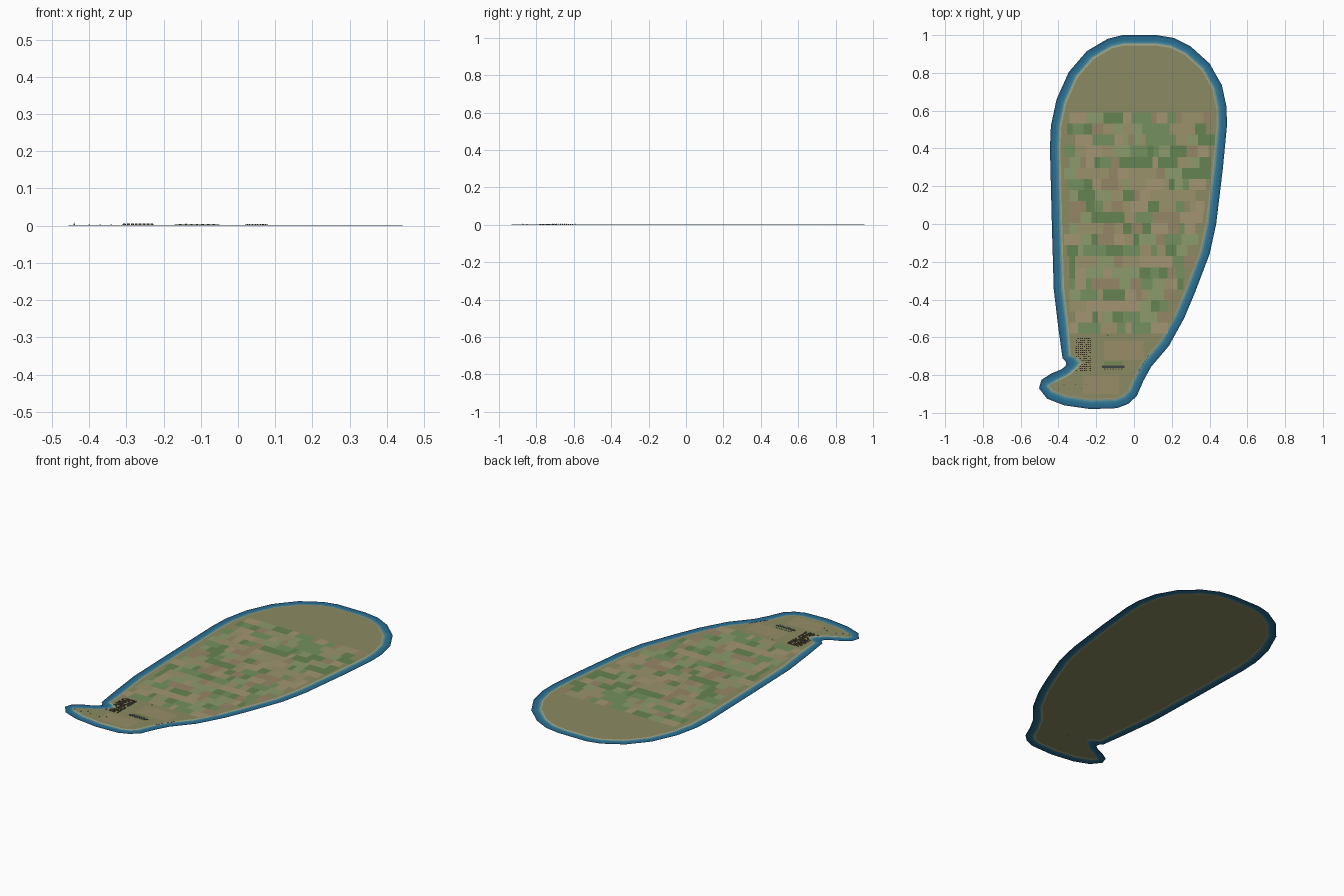
import bpy, bmesh, math, random
from mathutils import Vector

if "Cube" in bpy.data.objects:
    bpy.data.objects.remove(bpy.data.objects["Cube"])

random.seed(7)

def mat(name, r, g, b):
    m = bpy.data.materials.new(name)
    m.diffuse_color = (r ** 2.2, g ** 2.2, b ** 2.2, 1)
    m.use_nodes = True
    m.node_tree.nodes["Principled BSDF"].inputs["Base Color"].default_value = m.diffuse_color
    return m

def make(name, build, mats):
    bm = bmesh.new()
    build(bm)
    bm.normal_update()
    me = bpy.data.meshes.new(name)
    bm.to_mesh(me)
    bm.free()
    for m in mats:
        me.materials.append(m)
    ob = bpy.data.objects.new(name, me)
    bpy.context.collection.objects.link(ob)
    return ob

def up_face(bm, pts, index=0):
    f = bm.faces.new([bm.verts.new(p) for p in pts])
    f.normal_update()
    if f.normal.z < 0:
        f.normal_flip()
    f.material_index = index
    return f

# Outer edge of the sea, clockwise from the north, then the bay and west coast
south = [(.03, 1), (.12, 1), (.21, .985), (.30, .94), (.40, .85), (.465, .735), (.49, .62),
         (.492, .52), (.47, .29), (.435, 0), (.40, -.16), (.32, -.37), (.265, -.50),
         (.185, -.645), (.09, -.757), (.05, -.83), (.015, -.91), (-.03, -.952), (-.09, -.975),
         (-.23, -.98), (-.37, -.96), (-.46, -.925), (-.503, -.87), (-.49, -.825), (-.435, -.79)]
bay = [(-.385, -.77), (-.362, -.752), (-.358, -.74), (-.362, -.728), (-.378, -.712)]
bay_shore = [(-.34, -.80), (-.30, -.765), (-.275, -.735), (-.30, -.705), (-.335, -.695)]
west = [(-.40, -.555), (-.425, -.345), (-.435, 0), (-.445, .4), (-.44, .52), (-.41, .66),
        (-.345, .805), (-.25, .915), (-.14, .98), (-.06, 1)]
outer = [Vector(p) for p in south + bay + west]

# Shoreline: inset along the normals, with the bay pushed further in
shore = []
n = len(outer)
for i, p in enumerate(outer):
    t = (outer[(i + 1) % n] - outer[i - 1]).normalized()
    shore.append(p + Vector((t.y, -t.x)) * .055)
for k, p in enumerate(bay_shore):
    shore[len(south) + k] = Vector(p)

SEA, LAND, FIELD = 0.0, .002, .0026

# Sea ring, banded from deep water to sand
bands = [0, .2, .5, .7, .82, .92, 1]
band_mats = [mat("deep", .15, .36, .50), mat("water", .17, .43, .57), mat("mid_water", .22, .48, .60),
             mat("shallow", .36, .56, .60), mat("surf", .52, .62, .56), mat("sand", .66, .63, .48)]

def sea(bm):
    rings = []
    for t in bands:
        rings.append([bm.verts.new((*a.lerp(b, t), SEA + (LAND - SEA) * max(0, t - .8) * 5))
                      for a, b in zip(outer, shore)])
    for k in range(len(bands) - 1):
        for i in range(n):
            j = (i + 1) % n
            f = bm.faces.new((rings[k][i], rings[k + 1][i], rings[k + 1][j], rings[k][j]))
            f.normal_update()
            if f.normal.z < 0:
                f.normal_flip()
            f.material_index = k
make("sea_ring", sea, band_mats)

# Main land sheet
make("land", lambda bm: up_face(bm, [(p.x, p.y, LAND) for p in shore]), [mat("olive", .54, .54, .39)])

def on_land(x, y):
    inside = False
    for i in range(n):
        a, b = shore[i - 1], shore[i]
        if (a.y > y) != (b.y > y) and x < a.x + (y - a.y) * (b.x - a.x) / (b.y - a.y):
            inside = not inside
    return inside

# Patchwork of fields over the middle of the island
def fields(bm):
    h = .0585
    for row in range(20):
        y0 = -.58 + row * h
        x = -.40
        while x < .47:
            w = random.choice((.03, .045, .058, .058, .09))
            mid = (x + w / 2, y0 + h / 2)
            corners = [(x, y0), (x + w, y0), (x + w, y0 + h), (x, y0 + h)]
            if on_land(*mid) and sum(on_land(*c) for c in corners) >= 3:
                up_face(bm, [(*c, FIELD) for c in corners], random.randrange(6))
            x += w
make("fields", fields, [mat("field_green", .45, .56, .37), mat("field_dark", .40, .51, .32),
                        mat("field_sage", .54, .60, .42), mat("field_tan", .63, .58, .44),
                        mat("field_wheat", .60, .57, .42), mat("field_earth", .58, .52, .40)])

# Dry ground around the southern settlements
def dry(bm):
    for x0, y0, x1, y1 in ((-.16, -.72, .05, -.62), (-.27, -.90, -.08, -.80)):
        up_face(bm, [(x0, y0, FIELD), (x1, y0, FIELD), (x1, y1, FIELD), (x0, y1, FIELD)])
make("dry_ground", dry, [mat("dry", .59, .55, .40)])

# Box with a gabled roof
def house(bm, x, y, w, d, h, z=LAND):
    r = h * 1.5
    b = [bm.verts.new((x + sx * w / 2, y + sy * d / 2, z + hz))
         for hz in (0, h) for sx, sy in ((-1, -1), (1, -1), (1, 1), (-1, 1))]
    e = [bm.verts.new((x + s * w / 2, y, z + r)) for s in (-1, 1)]
    for f in ((0, 1, 5, 4), (2, 3, 7, 6)):
        bm.faces.new([b[i] for i in f])
    bm.faces.new((b[1], b[2], b[6], e[1], b[5]))
    bm.faces.new((b[3], b[0], b[4], e[0], b[7]))
    for f in (bm.faces.new((b[4], b[5], e[1], e[0])), bm.faces.new((b[6], b[7], e[0], e[1]))):
        f.material_index = 1

house_mats = [mat("wall", .42, .38, .32), mat("roof", .40, .33, .26)]

# Harbour town east of the bay
def town(bm):
    for i in range(8):
        for j in range(17):
            x, y = -.305 + i * .0105, -.775 + j * .0105
            if on_land(x - .006, y) and random.random() < .8:
                house(bm, x + random.uniform(-.001, .001), y, .006, .005, random.uniform(.002, .003))
make("town_houses", town, house_mats)

# Huts following the south-east shore and on the western spit
def huts(bm):
    for i in range(14):
        house(bm, .022 + i * .0043, -.78 + i * .0065, .003, .004, .0013)
    for i in range(6):
        house(bm, -.40 + i * .03, -.87 + (i % 2) * .02, .004, .004, .0012)
make("shore_huts", huts, house_mats)

# Long paved strip with a green verge and sheds
def slab(bm, x0, x1, y0, y1, h):
    r = bmesh.ops.create_cube(bm, size=1)["verts"]
    for v in r:
        v.co = ((x0 + x1) / 2 + v.co.x * (x1 - x0), (y0 + y1) / 2 + v.co.y * (y1 - y0),
                LAND + (v.co.z + .5) * h)
make("paved_strip", lambda bm: slab(bm, -.17, -.05, -.762, -.750, .001), [mat("paving", .25, .27, .27)])
make("green_verge", lambda bm: slab(bm, -.16, -.06, -.745, -.728, .0008), [mat("verge", .45, .52, .33)])

def sheds(bm):
    for i in range(7):
        house(bm, -.155 + i * .015, -.768, .006, .004, .0013)
make("strip_sheds", sheds, house_mats)

# Small tapered towers on the spit and north of the town
def towers(bm):
    for x, y, h in ((-.44, -.872, .006), (-.14, -.59, .004)):
        r = bmesh.ops.create_cone(bm, cap_ends=True, segments=8, radius1=.0016, radius2=.001, depth=h)
        bmesh.ops.translate(bm, verts=r["verts"], vec=(x, y, LAND + h / 2))
make("towers", towers, [mat("tower", .75, .74, .70)])
